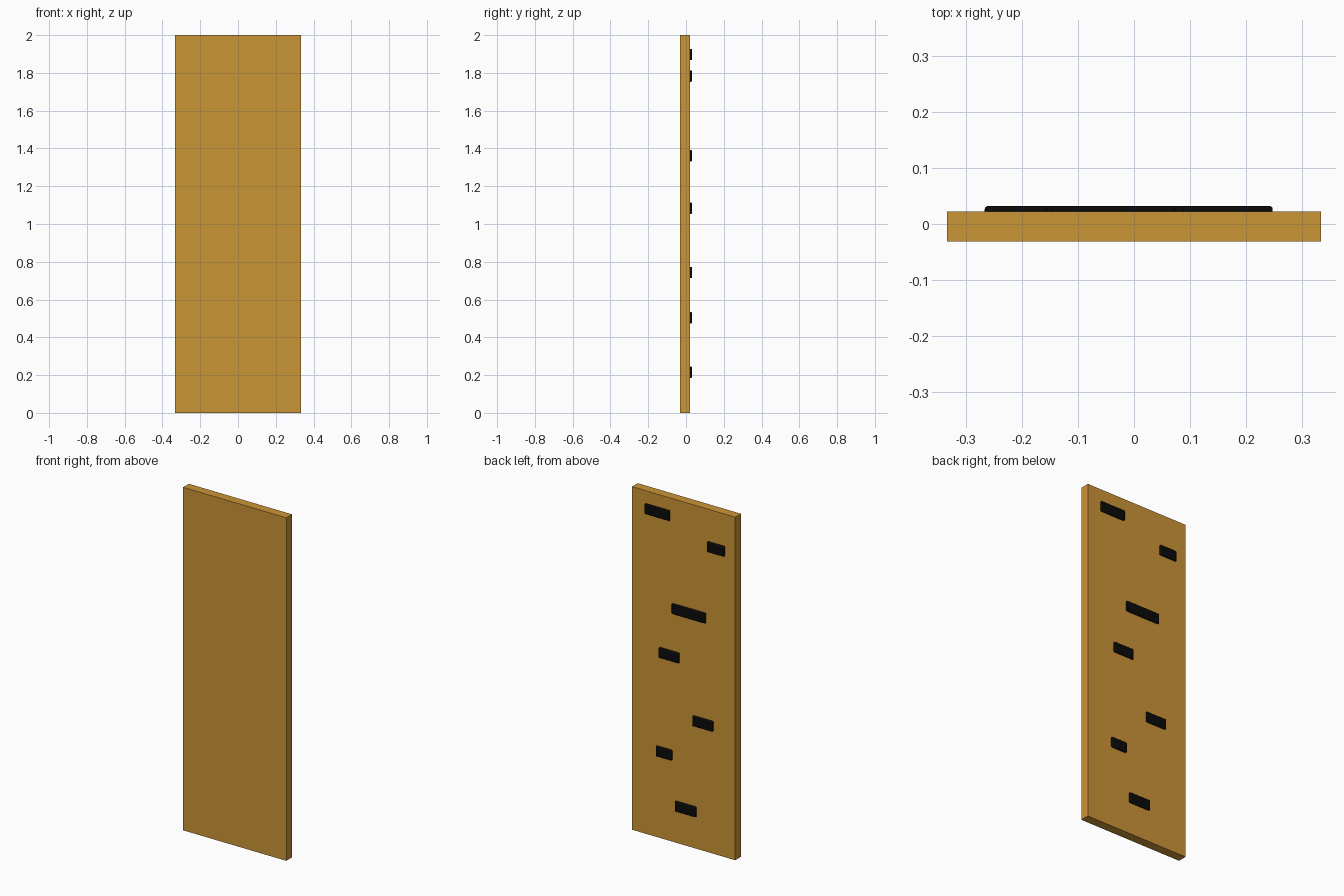
import bpy

if "Cube" in bpy.data.objects:
    bpy.data.objects.remove(bpy.data.objects["Cube"])


def material(name, color):
    m = bpy.data.materials.new(name)
    m.diffuse_color = (*color, 1.0)
    m.use_nodes = True
    m.node_tree.nodes["Principled BSDF"].inputs["Base Color"].default_value = m.diffuse_color
    return m


wood = material("warm wood", (0.60, 0.30, 0.037))
black = material("black", (0.003, 0.003, 0.003))


def box(name, lo, hi, mat):
    """Box between two corners, with its scale applied to the mesh."""
    bpy.ops.mesh.primitive_cube_add(size=1)
    ob = bpy.context.object
    ob.name = name
    for v in ob.data.vertices:
        v.co = [(a + b) / 2 + c * (b - a) for a, b, c in zip(lo, hi, v.co)]
    ob.data.materials.append(mat)
    return ob


# main board
FRONT, BACK, OUTER = -0.031, 0.022, 0.032
box("board", (-0.333, FRONT, 0), (0.333, BACK, 2), wood)

# thin rounded pads on the back: (x min, x max, z centre)
PADS = [
    (0.087, 0.247, 1.897),
    (-0.266, -0.155, 1.783),
    (-0.146, 0.072, 1.361),
    (0.026, 0.157, 1.083),
    (-0.193, -0.062, 0.743),
    (0.073, 0.174, 0.504),
    (-0.084, 0.052, 0.215),
]
HALF_HEIGHT = 0.030
for i, (x0, x1, z) in enumerate(PADS, 1):
    pad = box(f"back_pad_{i}", (x0, BACK - 0.006, z - HALF_HEIGHT),
              (x1, OUTER, z + HALF_HEIGHT), black)
    bevel = pad.modifiers.new("rounded edges", "BEVEL")
    bevel.width = 0.005
    bevel.segments = 3
    bpy.ops.object.shade_smooth_by_angle()
